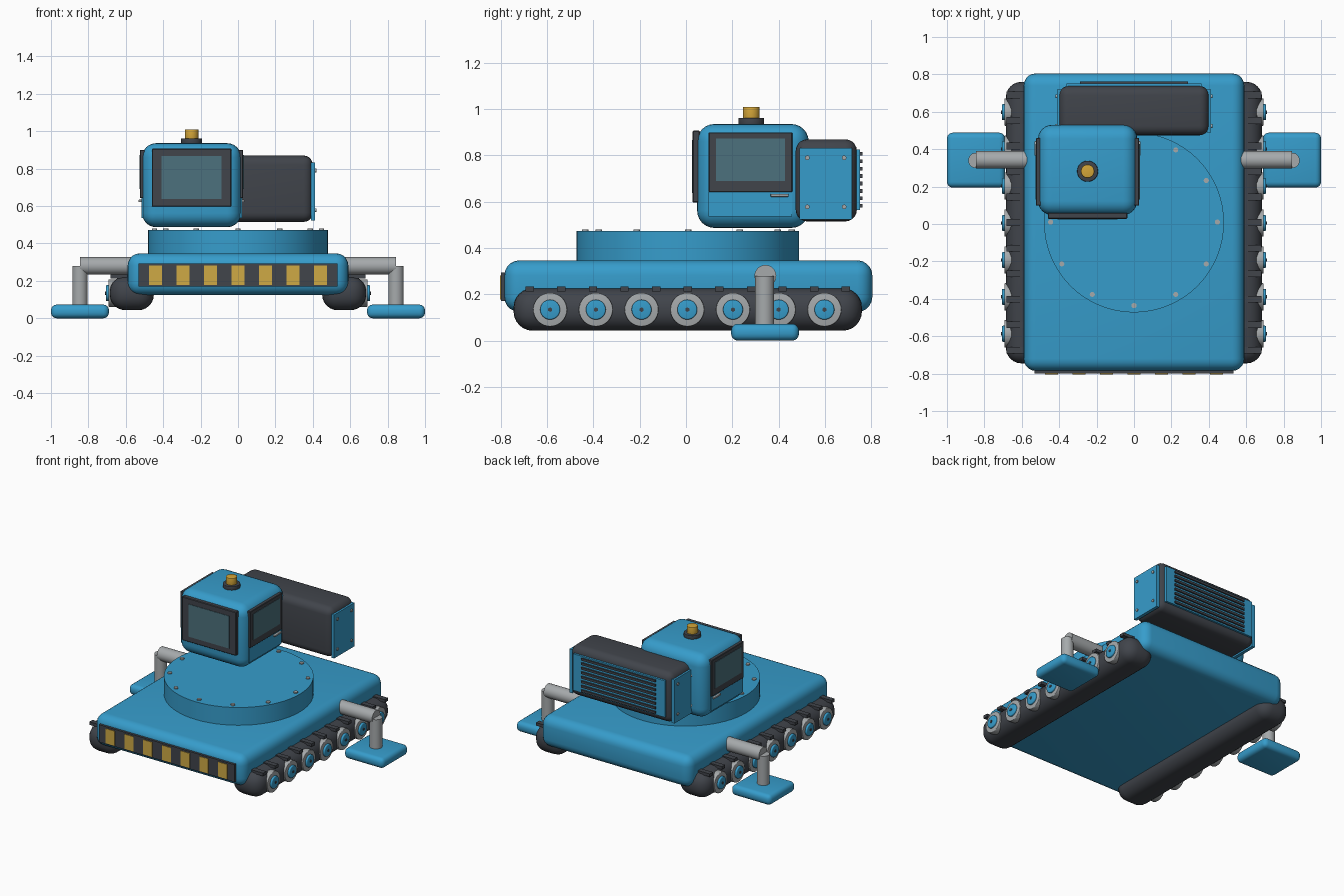
import bpy, math
from mathutils import Vector

cube = bpy.data.objects.get("Cube")
if cube:
    bpy.data.objects.remove(cube, do_unlink=True)


def material(name, rgb):
    m = bpy.data.materials.new(name)
    m.use_nodes = True
    m.diffuse_color = (*rgb, 1)
    bsdf = next(n for n in m.node_tree.nodes if n.type == 'BSDF_PRINCIPLED')
    bsdf.inputs["Base Color"].default_value = (*rgb, 1)
    return m


BLUE = material("body blue", (0.037, 0.335, 0.60))
DARK = material("charcoal", (0.052, 0.058, 0.070))
GLASS = material("window glass", (0.073, 0.165, 0.205))
YELLOW = material("warning yellow", (0.62, 0.40, 0.06))
AMBER = material("beacon amber", (0.66, 0.38, 0.04))
GREY = material("steel grey", (0.38, 0.40, 0.41))


def finish(name, mat, bevel=0, segments=3):
    ob = bpy.context.object
    ob.name = ob.data.name = name
    ob.data.materials.append(mat)
    if bevel:
        mod = ob.modifiers.new("rounding", 'BEVEL')
        mod.width, mod.segments, mod.limit_method = bevel, segments, 'ANGLE'
        bpy.ops.object.modifier_apply(modifier=mod.name)
    bpy.ops.object.shade_smooth_by_angle(angle=math.radians(35))
    return ob


def box(name, mat, x, y, z, bevel=0, segments=3):
    """Box from (low, high) ranges on each axis."""
    lo, hi = Vector((x[0], y[0], z[0])), Vector((x[1], y[1], z[1]))
    bpy.ops.mesh.primitive_cube_add(size=1, location=(lo + hi) / 2)
    bpy.context.object.scale = [abs(c) for c in hi - lo]
    bpy.ops.object.transform_apply(location=False, rotation=False, scale=True)
    return finish(name, mat, bevel, segments)


def rod(name, mat, start, end, radius, bevel=0, sides=32):
    """Cylinder between two points."""
    a, b = Vector(start), Vector(end)
    bpy.ops.mesh.primitive_cylinder_add(vertices=sides, radius=radius, depth=(b - a).length,
                                        location=(a + b) / 2)
    bpy.context.object.rotation_euler = (b - a).to_track_quat('Z', 'Y').to_euler()
    return finish(name, mat, bevel)


# Hull and striped bumper
box("hull", BLUE, (-0.59, 0.59), (-0.785, 0.805), (0.124, 0.347), 0.065, 5)
box("bumper_plate", DARK, (-0.533, 0.533), (-0.80, -0.775), (0.171, 0.294))
for i in range(-3, 4):
    box("bumper_stripe", YELLOW, (i * 0.147 - 0.035, i * 0.147 + 0.035),
        (-0.804, -0.798), (0.178, 0.282))

# Turntable with a ring of bolts
rod("turntable", BLUE, (0, 0.008, 0.33), (0, 0.008, 0.473), 0.481, sides=64)
for i in range(12):
    a = math.tau * i / 12
    x, y = 0.446 * math.cos(a), 0.01 + 0.446 * math.sin(a)
    rod("turntable_bolt", GREY, (x, y, 0.468), (x, y, 0.481), 0.014, sides=12)

# Running gear and outriggers on both sides
for s, side in ((1, "left"), (-1, "right")):
    box(side + "_track", DARK, (s * 0.45, s * 0.685), (-0.745, 0.76), (0.043, 0.226), 0.083, 6)
    for i in range(11):
        y = -0.675 + i * 0.1365
        box(side + "_track_cleat", DARK, (s * 0.47, s * 0.682), (y - 0.018, y + 0.018),
            (0.212, 0.233))
    for i in range(7):
        y = -0.587 + i * 0.1975
        rod(side + "_wheel", GREY, (s * 0.64, y, 0.134), (s * 0.693, y, 0.134), 0.073, 0.004)
        rod(side + "_wheel_hub", BLUE, (s * 0.68, y, 0.134), (s * 0.706, y, 0.134), 0.043, 0.006)
        rod(side + "_wheel_nut", DARK, (s * 0.70, y, 0.134), (s * 0.710, y, 0.134), 0.010, sides=6)
    rod(side + "_outrigger_arm", GREY, (s * 0.565, 0.343, 0.28), (s * 0.845, 0.343, 0.28), 0.047)
    rod(side + "_outrigger_leg", GREY, (s * 0.845, 0.34, 0.05), (s * 0.845, 0.34, 0.28), 0.041)
    box(side + "_outrigger_pad", BLUE, (s * 0.69, s * 1.0), (0.195, 0.488), (0, 0.073), 0.03, 4)

# Cab with front window
CX = -0.248
box("cab", BLUE, (CX - 0.265, CX + 0.265), (0.048, 0.53), (0.487, 0.936), 0.075, 6)
box("front_window_frame", DARK, (CX - 0.213, CX + 0.213), (0.028, 0.06), (0.597, 0.907), 0.004, 1)
box("front_window_glass", GLASS, (CX - 0.16, CX + 0.16), (0.025, 0.030), (0.637, 0.867))

# Cab side windows, doors and handles
for s, side in ((1, "left"), (-1, "right")):
    def out(a, b):
        return CX + s * a, CX + s * b
    box(side + "_window_frame", DARK, out(0.25, 0.276), (0.098, 0.459), (0.642, 0.90), 0.003, 1)
    box(side + "_window_glass", GLASS, out(0.274, 0.279), (0.13, 0.428), (0.69, 0.874))
    box(side + "_door_panel", BLUE, out(0.26, 0.269), (0.098, 0.457), (0.537, 0.642))
    box(side + "_door_handle", GREY, out(0.262, 0.284), (0.365, 0.443), (0.621, 0.634), 0.004, 2)

# Beacon
rod("beacon_base", DARK, (CX, 0.282, 0.93), (CX, 0.282, 0.962), 0.056, 0.004)
rod("beacon_lamp", AMBER, (CX, 0.282, 0.955), (CX, 0.282, 1.01), 0.036, 0.004)

# Engine housing with louvred back and bolted end plates
box("engine_housing", DARK, (-0.40, 0.40), (0.474, 0.738), (0.515, 0.87), 0.05, 5)
box("louvre_panel", BLUE, (-0.36, 0.36), (0.73, 0.752), (0.565, 0.825))
for i in range(8):
    z = 0.583 + i * 0.032
    box("louvre_slat", DARK, (-0.29, 0.29), (0.748, 0.762), (z - 0.008, z + 0.008))
for s, side in ((1, "left"), (-1, "right")):
    box(side + "_engine_plate", BLUE, (s * 0.39, s * 0.412), (0.49, 0.718), (0.523, 0.832))
    for y in (0.524, 0.683):
        for z in (0.578, 0.79):
            rod(side + "_plate_bolt", GREY, (s * 0.405, y, z), (s * 0.419, y, z), 0.010, sides=12)
